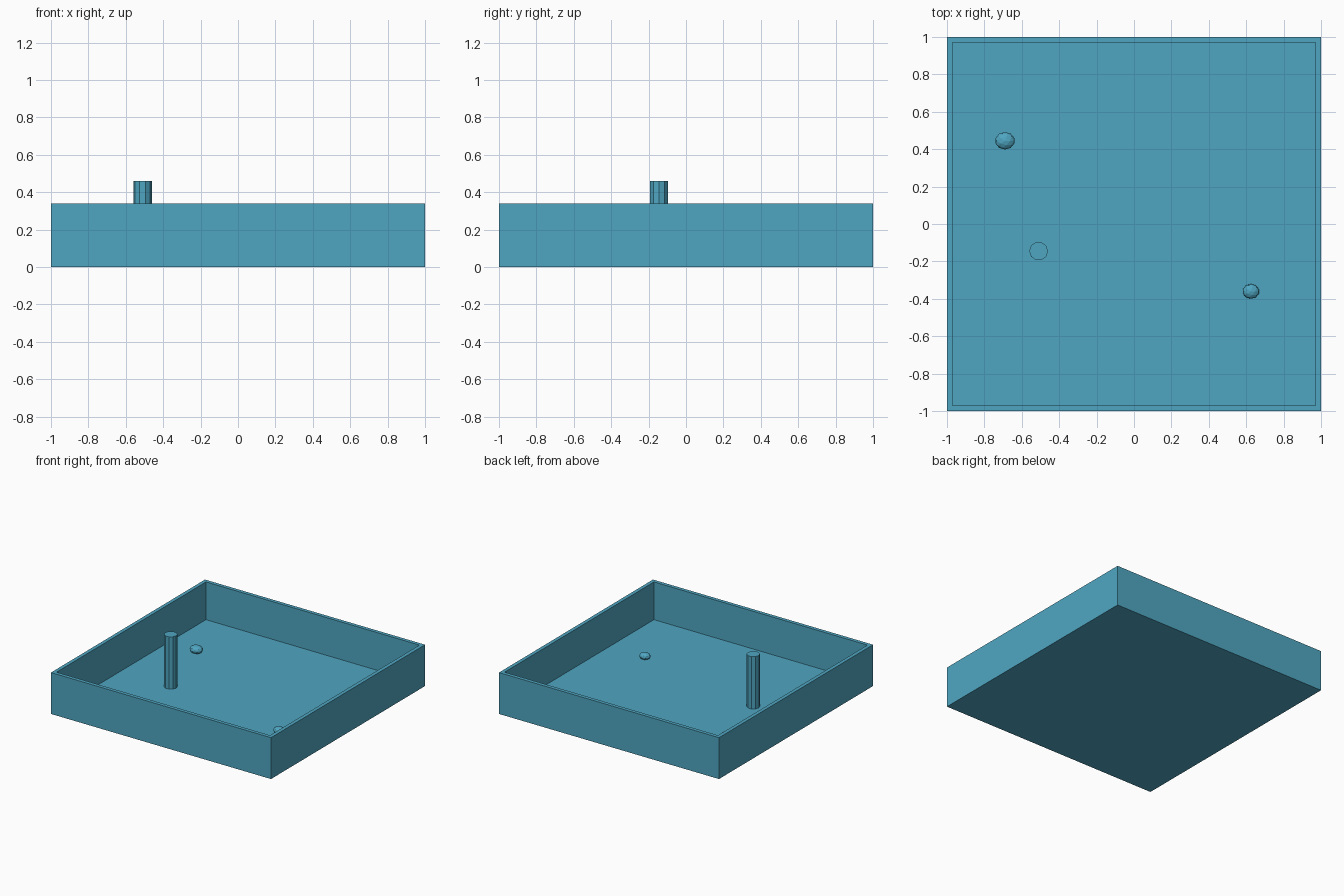
import bpy, bmesh, math
from mathutils import Matrix

if "Cube" in bpy.data.objects:
    bpy.data.objects.remove(bpy.data.objects["Cube"])

blue = bpy.data.materials.new("soft blue")
blue.diffuse_color = (0.078, 0.381, 0.539, 1)
blue.use_nodes = True
blue.node_tree.nodes["Principled BSDF"].inputs["Base Color"].default_value = blue.diffuse_color

FLOOR, WALL, HEIGHT = 0.03, 0.03, 0.34


def add_object(name, bm):
    mesh = bpy.data.meshes.new(name)
    bmesh.ops.recalc_face_normals(bm, faces=bm.faces)
    bm.to_mesh(mesh)
    bm.free()
    mesh.materials.append(blue)
    ob = bpy.data.objects.new(name, mesh)
    bpy.context.collection.objects.link(ob)
    return ob


# open square tray: inset the top face of a box and push it down to the floor
bm = bmesh.new()
bmesh.ops.create_cube(bm, size=1, matrix=Matrix.Translation((0, 0, HEIGHT / 2))
                      @ Matrix.Diagonal((2, 2, HEIGHT, 1)))
bm.faces.ensure_lookup_table()
top = max(bm.faces, key=lambda f: f.calc_center_median().z)
bmesh.ops.inset_region(bm, faces=[top], thickness=WALL, use_even_offset=True)
inner = bmesh.ops.extrude_discrete_faces(bm, faces=[top])["faces"][0]
for v in inner.verts:
    v.co.z = FLOOR
add_object("tray", bm)

# upright ten-sided post
bm = bmesh.new()
post_top = 0.46
bmesh.ops.create_cone(bm, cap_ends=True, segments=10, radius1=0.05, radius2=0.05,
                      depth=post_top - FLOOR,
                      matrix=Matrix.Translation((-0.51, -0.145, (post_top + FLOOR) / 2))
                      @ Matrix.Rotation(math.pi / 2, 4, 'Z'))
add_object("post", bm)

# flattened faceted pebbles resting on the floor
for name, x, y, r in (("large_pebble", -0.69, 0.445, 0.053),
                      ("small_pebble", 0.625, -0.36, 0.045)):
    bm = bmesh.new()
    bmesh.ops.create_icosphere(bm, subdivisions=2, radius=r,
                               matrix=Matrix.Translation((x, y, FLOOR + 0.62 * r))
                               @ Matrix.Diagonal((1, 0.88, 0.62, 1)))
    add_object(name, bm)
